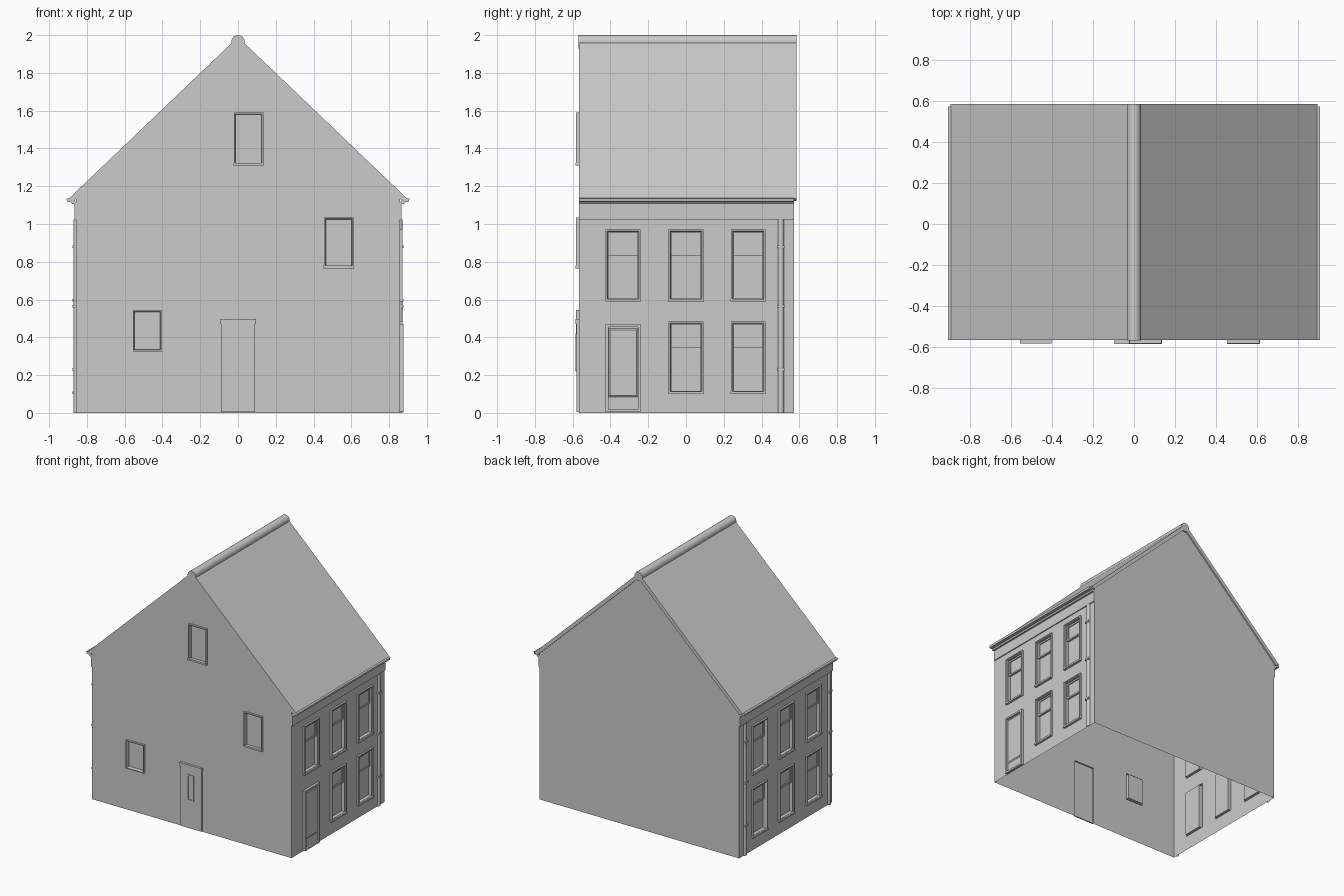
import bpy, bmesh, math
from mathutils import Vector

cube = bpy.data.objects.get("Cube")
if cube:
    bpy.data.objects.remove(cube, do_unlink=True)

grey = bpy.data.materials.new("plain grey")
grey.use_nodes = True
grey.diffuse_color = (0.6, 0.6, 0.6, 1)
grey.node_tree.nodes["Principled BSDF"].inputs["Base Color"].default_value = (0.6, 0.6, 0.6, 1)

WALL, FRONT, BACK, ROOF_BACK = 0.857, -0.567, 0.573, 0.585
EAVE, APEX = 1.155, 1.975

# Wall spaces: u along the wall, v up, d outwards
SPACES = {
    "front": lambda u, v, d: Vector((u, FRONT - d, v)),
    "back": lambda u, v, d: Vector((u, BACK + d, v)),
    "left": lambda u, v, d: Vector((WALL + d, u, v)),
    "right": lambda u, v, d: Vector((-WALL - d, u, v)),
}


def finish(name, bm, outward=None):
    bmesh.ops.recalc_face_normals(bm, faces=bm.faces)
    if outward is not None:
        # open shells: make the majority of faces look out of the wall
        lean = sum(f.normal.dot(outward) * f.calc_area() for f in bm.faces)
        if lean < 0:
            bmesh.ops.reverse_faces(bm, faces=bm.faces)
    mesh = bpy.data.meshes.new(name)
    bm.to_mesh(mesh)
    bm.free()
    obj = bpy.data.objects.new(name, mesh)
    mesh.materials.append(grey)
    bpy.context.collection.objects.link(obj)
    return obj


def outward_of(side):
    to = SPACES[side]
    return to(0, 0, 1) - to(0, 0, 0)


def rect(r, inset=0):
    u0, u1, v0, v1 = r
    i = inset
    return [(u0 + i, v0 + i), (u1 - i, v0 + i), (u1 - i, v1 - i), (u0 + i, v1 - i)]


def panel(name, side, outline, holes=()):
    """Flat wall with rectangular holes."""
    bm = bmesh.new()
    for loop in [outline] + [rect(h) for h in holes]:
        vs = [bm.verts.new(SPACES[side](u, v, 0)) for u, v in loop]
        for a, b in zip(vs, vs[1:] + vs[:1]):
            bm.edges.new((a, b))
    bmesh.ops.triangle_fill(bm, use_beauty=True, edges=bm.edges[:], normal=outward_of(side))
    finish(name, bm, outward_of(side))


def stepped(name, side, r, steps):
    """Nested rectangles (inset, depth) joined into a moulding and capped."""
    bm = bmesh.new()
    loops = [[bm.verts.new(SPACES[side](u, v, d)) for u, v in rect(r, i)] for i, d in steps]
    for a, b in zip(loops, loops[1:]):
        for k in range(4):
            n = (k + 1) % 4
            bm.faces.new((a[k], a[n], b[n], b[k]))
    bm.faces.new(loops[-1])
    finish(name, bm, outward_of(side))


def block(name, side, r, d0, d1):
    bm = bmesh.new()
    low, high = ([bm.verts.new(SPACES[side](u, v, d)) for u, v in rect(r)] for d in (d0, d1))
    bm.faces.new(low)
    bm.faces.new(high)
    for k in range(4):
        n = (k + 1) % 4
        bm.faces.new((low[k], low[n], high[n], high[k]))
    finish(name, bm)


def extrude_y(name, profile, y0, y1):
    bm = bmesh.new()
    face = bm.faces.new([bm.verts.new((x, y0, z)) for x, z in profile])
    new = bmesh.ops.extrude_face_region(bm, geom=[face], use_keep_orig=True)["geom"]
    bmesh.ops.translate(bm, vec=(0, y1 - y0, 0), verts=[g for g in new if isinstance(g, bmesh.types.BMVert)])
    return finish(name, bm)


def sash_window(name, side, r):
    u0, u1, v0, v1 = r
    stepped(name + "_frame", side, r,
            [(0, 0), (0, 0.014), (0.008, 0.014), (0.012, 0.006), (0.016, 0.006), (0.016, -0.02)])
    split = v0 + 0.63 * (v1 - v0)
    stepped(name + "_upper_sash", side, (u0 + 0.016, u1 - 0.016, split, v1 - 0.016),
            [(0, -0.02), (0, -0.005), (0.012, -0.005), (0.012, -0.012)])
    block(name + "_sill", side, (u0 - 0.002, u1 + 0.002, v0, v0 + 0.014), 0, 0.018)


def small_window(name, r, sill):
    stepped(name + "_frame", "front", r,
            [(0, 0), (0, 0.016), (0.007, 0.016), (0.01, 0.01), (0.01, -0.012)])
    if sill:
        block(name + "_sill", "front", (r[0] - 0.002, r[1] + 0.002, r[2], r[2] + 0.014), 0, 0.019)


def drain_pipe(name, side, u):
    """Half-round pipe with brackets."""
    bm = bmesh.new()
    levels = []
    for v in (0, 1.025):
        arc = [math.pi * k / 10 for k in range(11)]
        levels.append([bm.verts.new(SPACES[side](u + 0.016 * math.cos(a), v, 0.014 * math.sin(a))) for a in arc])
    for k in range(10):
        bm.faces.new((levels[0][k], levels[0][k + 1], levels[1][k + 1], levels[1][k])).smooth = True
    bm.faces.new(levels[1])
    finish(name, bm, outward_of(side))
    for i, v in enumerate((0.23, 0.565, 0.88)):
        block(f"{name}_bracket_{i + 1}", side, (u - 0.019, u + 0.019, v - 0.007, v + 0.007), 0, 0.018)


# Openings
columns = [(-0.425, -0.24), (-0.092, 0.092), (0.237, 0.422)]
upper = [(a, b, 0.59, 0.97) for a, b in columns]
lower = [(a, b, 0.1, 0.485) for a, b in columns]
side_door = (*columns[0], 0.004, 0.47)
front_door = (-0.09, 0.09, 0.004, 0.475)
front_windows = {
    "attic_window": (-0.022, 0.135, 1.31, 1.59),
    "upper_window": (0.455, 0.612, 0.765, 1.035),
    "lower_window": (-0.557, -0.402, 0.325, 0.545),
}

# Walls
gable = [(-WALL, 0), (WALL, 0), (WALL, EAVE), (0, APEX), (-WALL, EAVE)]
panel("front_wall", "front", gable, [front_door, *front_windows.values()])
panel("back_wall", "back", gable)
long_wall = rect((FRONT, BACK, 0, EAVE))
left_holes = upper + lower[1:]
right_holes = upper + lower
panel("left_wall", "left", long_wall, left_holes + [side_door])
panel("right_wall", "right", long_wall, right_holes)

# Windows
for side, holes in (("left", left_holes), ("right", right_holes)):
    for i, r in enumerate(holes):
        sash_window(f"{side}_window_{i + 1}", side, r)
for name, r in front_windows.items():
    small_window(name, r, name != "lower_window")

# Doors
stepped("side_door", "left", side_door,
        [(0, 0), (0, 0.018), (0.014, 0.018), (0.014, 0.004)])
a, b = columns[0]
stepped("side_door_panel", "left", (a + 0.014, b - 0.014, 0.085, 0.448),
        [(0, 0.004), (0.008, 0.01), (0.016, 0.01)])
stepped("front_door", "front", front_door, [(0, 0), (0, 0.012)])
block("front_door_lintel", "front", (-0.095, 0.095, 0.47, 0.497), 0, 0.018)
stepped("front_door_light", "front", (-0.028, 0.028, 0.22, 0.42),
        [(0, 0.012), (0, 0.018), (0.008, 0.018), (0.008, 0.0125)])

# Drain pipes
drain_pipe("left_drain_pipe", "left", 0.502)
drain_pipe("right_back_drain_pipe", "right", 0.502)
drain_pipe("right_front_drain_pipe", "right", -0.53)

# Frieze, cornice and roof slope on both long sides
cornice = [(0.855, 1.105), (0.878, 1.105), (0.884, 1.116), (0.905, 1.119), (0.908, 1.135), (0.87, 1.14)]
slope = [(0, 1.99), (0.895, 1.135), (0.87, 1.122), (0, 1.95)]
for side, s in (("left", 1), ("right", -1)):
    block(side + "_frieze", side, (FRONT, BACK, 1.025, 1.11), 0, 0.008)
    extrude_y(side + "_cornice", [(s * x, z) for x, z in cornice], FRONT, BACK)
    extrude_y(side + "_roof", [(s * x, z) for x, z in slope], FRONT, ROOF_BACK)

# Rounded ridge
circle = [(0.035 * math.cos(t), 1.965 + 0.035 * math.sin(t)) for t in (math.tau * k / 24 for k in range(24))]
ridge = extrude_y("ridge_cap", circle, FRONT - 0.001, ROOF_BACK)
for p in ridge.data.polygons:
    p.use_smooth = len(p.vertices) == 4
for e in ridge.data.edges:
    va, vb = (ridge.data.vertices[i].co for i in e.vertices)
    e.use_edge_sharp = abs(va.y - vb.y) < 0.01
